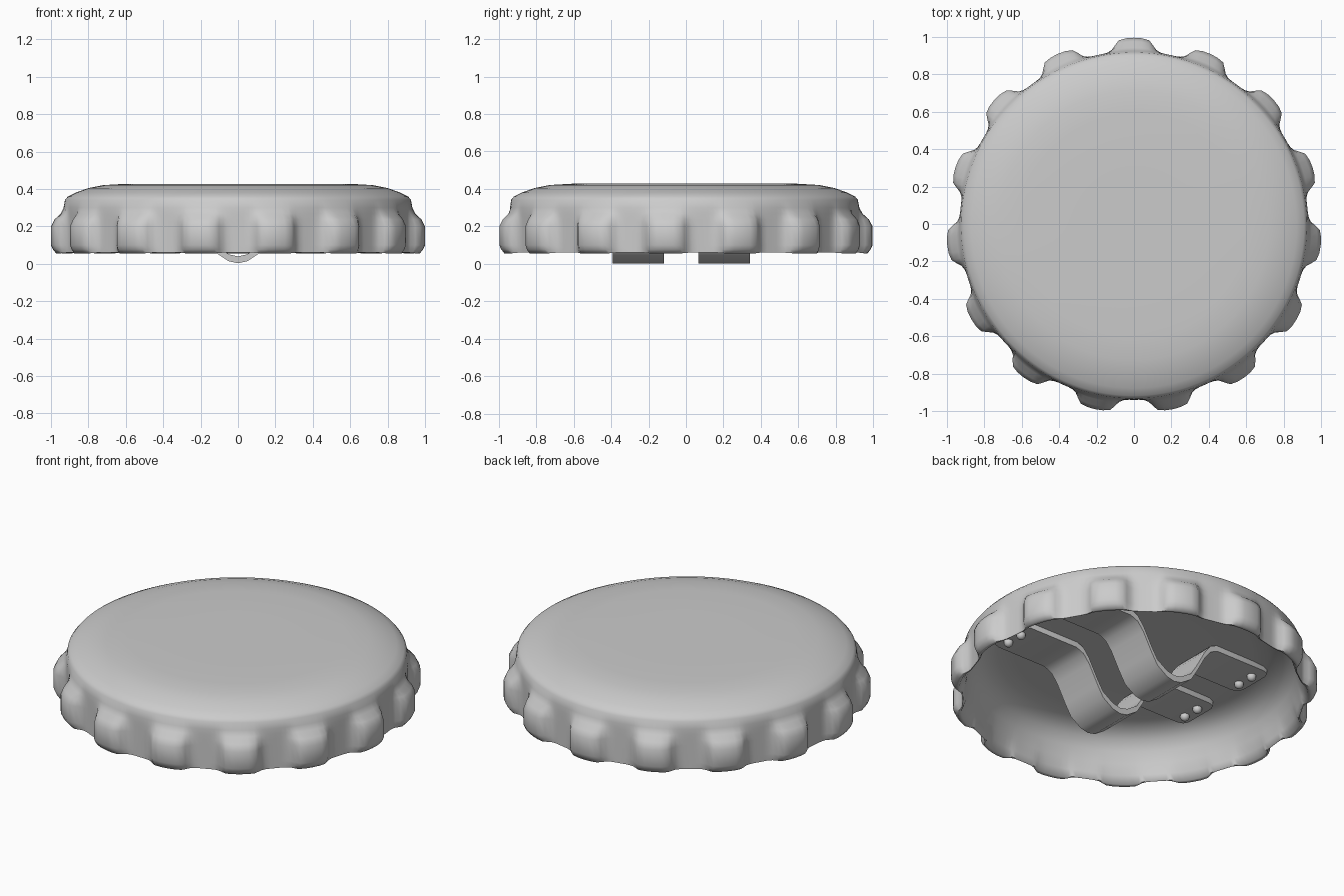
import bpy, bmesh, math

if "Cube" in bpy.data.objects:
    bpy.data.objects.remove(bpy.data.objects["Cube"])

CRIMPS = 15
Y_SHIFT = -0.008

def finish(name, bm, angle=35):
    bmesh.ops.recalc_face_normals(bm, faces=bm.faces)
    me = bpy.data.meshes.new(name)
    bm.to_mesh(me)
    bm.free()
    ob = bpy.data.objects.new(name, me)
    bpy.context.collection.objects.link(ob)
    bpy.ops.object.select_all(action='DESELECT')
    ob.select_set(True)
    bpy.context.view_layer.objects.active = ob
    bpy.ops.object.shade_smooth_by_angle(angle=math.radians(angle))
    return ob

# Crimped cap shell: lathe profile (radius, height, crimp strength)
profile = [(0.3, 0.428, 0), (0.6, 0.428, 0), (0.72, 0.421, 0), (0.80, 0.405, 0),
           (0.87, 0.380, 0), (0.91, 0.360, 0), (0.925, 0.342, 0), (0.931, 0.30, .03),
           (0.932, 0.268, .25), (0.932, 0.238, .72), (0.932, 0.20, 1), (0.932, 0.10, 1),
           (0.932, 0.077, .85), (0.932, 0.061, .6), (0.926, 0.063, .4), (0.918, 0.10, .15),
           (0.905, 0.16, 0), (0.885, 0.225, 0), (0.85, 0.28, 0), (0.80, 0.315, 0),
           (0.74, 0.333, 0), (0.65, 0.339, 0), (0.3, 0.34, 0)]
# Crimp cross-section: (degrees from crest, strength)
side = [(2.5, .97), (4.7, .85), (6.0, .52), (7.2, .2), (8.6, .05), (10.2, 0)]
crimp = [(-12, 0)] + [(-a, w) for a, w in reversed(side)] + [(0, 1)] + side
angles = [(math.radians(90 + k * 360 / CRIMPS + a), w) for k in range(CRIMPS) for a, w in crimp]

bm = bmesh.new()
rings = []
for r, z, s in profile:
    ring = []
    for a, w in angles:
        rr = r + 0.072 * s * w
        drop = 0.006 * w if z < 0.07 else 0      # rim dips slightly under each crimp
        ring.append(bm.verts.new((rr * math.cos(a), rr * math.sin(a) + Y_SHIFT, z - drop)))
    rings.append(ring)
n = len(angles)
for lo, hi in zip(rings, rings[1:]):
    for i in range(n):
        j = (i + 1) % n
        bm.faces.new((lo[i], lo[j], hi[j], hi[i]))
bm.faces.new(rings[0])
bm.faces.new(rings[-1])
finish("cap_shell", bm, 60)

# Bent straps under the cap, rounded at both tips: (x, lower height, half width)
half = [(0, 0.003, .137), (.05, .014, .137), (.12, .06, .137), (.16, .125, .137),
        (.22, .235, .137), (.26, .285, .137), (.31, .306, .137), (.635, .306, .137),
        (.67, .306, .125), (.685, .306, .095)]
path = [(-x, z, w) for x, z, w in reversed(half[1:])] + half

def strap(name, yc, thick=0.037):
    bm = bmesh.new()
    sections = []
    for x, z, w in path:
        sections.append([bm.verts.new(p) for p in (
            (x, yc - w, z), (x, yc + w, z), (x, yc + w, z + thick), (x, yc - w, z + thick))])
    for s, t in zip(sections, sections[1:]):
        for i in range(4):
            j = (i + 1) % 4
            bm.faces.new((s[i], s[j], t[j], t[i]))
    bm.faces.new(sections[0])
    bm.faces.new(sections[-1])
    finish(name, bm, 30)

# Dome rivets, two at each strap tip
def rivets(name, yc):
    bm = bmesh.new()
    for x in (-.62, .635):
        for dy in (-.053, .053):
            ball = bmesh.ops.create_uvsphere(bm, u_segments=16, v_segments=10, radius=.026)
            bmesh.ops.translate(bm, verts=ball['verts'], vec=(x, yc + dy, .298))
    finish(name, bm, 60)

for where, y in (("front", -0.255), ("back", 0.205)):
    strap(where + "_strap", y)
    rivets(where + "_rivets", y)
